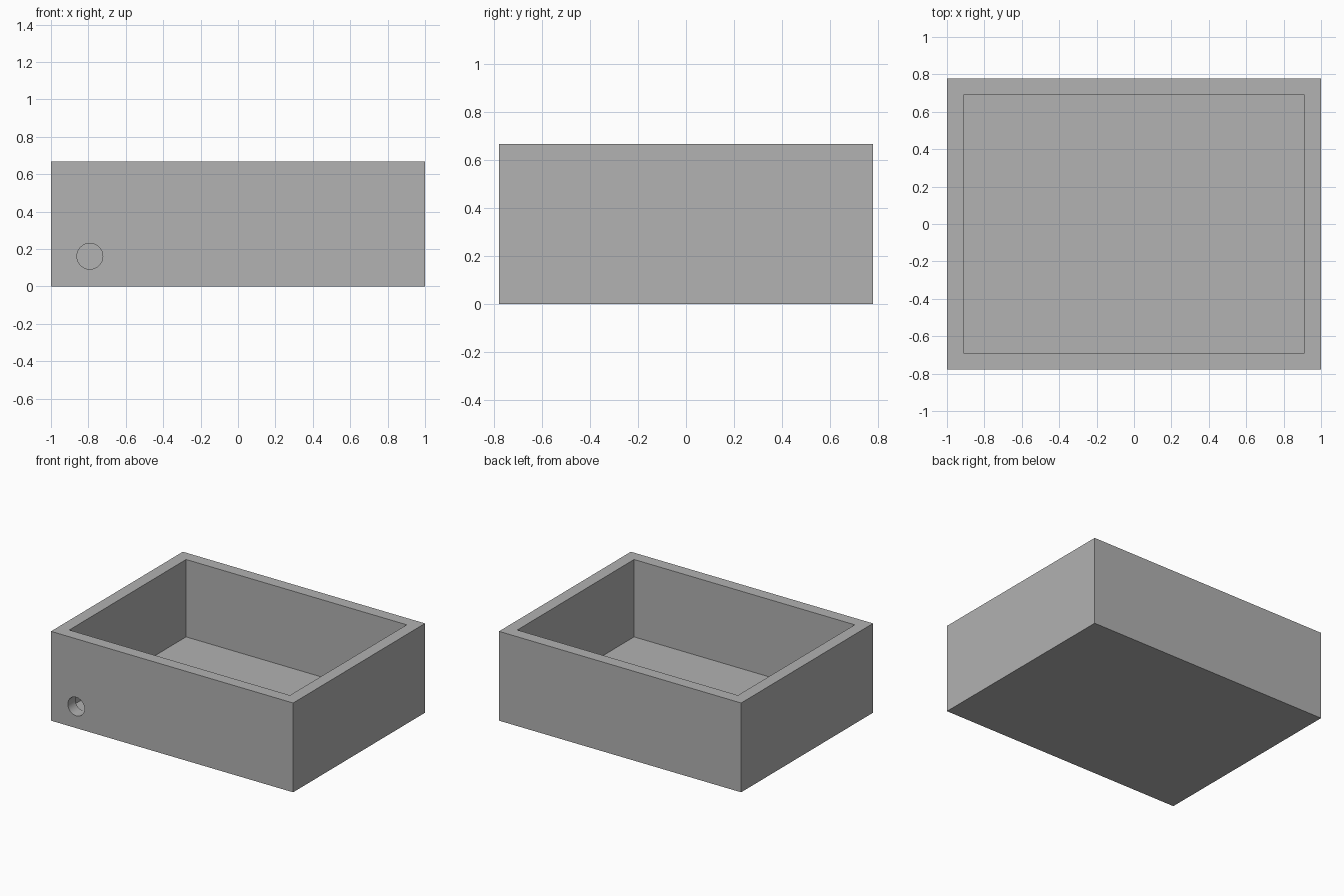
import bpy

cube = bpy.data.objects.get("Cube")
if cube:
    bpy.data.objects.remove(cube, do_unlink=True)

UNIT = 2 / 45
WIDTH, DEPTH, HEIGHT, WALL = 45 * UNIT, 35 * UNIT, 15 * UNIT, 2 * UNIT

grey = bpy.data.materials.new("plain grey")
grey.use_nodes = True
colour = (0.445, 0.445, 0.445, 1)
grey.diffuse_color = colour
grey.node_tree.nodes["Principled BSDF"].inputs["Base Color"].default_value = colour


def block(name, size, bottom):
    bpy.ops.mesh.primitive_cube_add(size=1, location=(0, 0, bottom + size[2] / 2))
    obj = bpy.context.object
    obj.name = name
    obj.scale = size
    bpy.ops.object.transform_apply(location=True, rotation=False, scale=True)
    obj.data.materials.append(grey)
    return obj


def cut(target, cutter):
    mod = target.modifiers.new(cutter.name, "BOOLEAN")
    mod.operation = "DIFFERENCE"
    mod.solver = "EXACT"
    mod.object = cutter
    bpy.context.view_layer.objects.active = target
    bpy.ops.object.modifier_apply(modifier=mod.name)
    bpy.data.objects.remove(cutter, do_unlink=True)


# Open box: solid block with its inside hollowed out
box = block("open_box", (WIDTH, DEPTH, HEIGHT), 0)
cut(box, block("cavity_cutter", (WIDTH - 2 * WALL, DEPTH - 2 * WALL, HEIGHT), WALL))

# Round cable hole through the front wall
bpy.ops.mesh.primitive_cylinder_add(
    vertices=48, radius=0.069, depth=WALL * 2,
    location=(-0.792, -DEPTH / 2 + WALL / 2, 0.161), rotation=(1.5707963, 0, 0))
hole = bpy.context.object
hole.name = "cable_hole_cutter"
hole.data.materials.append(grey)
cut(box, hole)

# Smooth bore, sharp box edges
bpy.ops.object.select_all(action="DESELECT")
box.select_set(True)
bpy.context.view_layer.objects.active = box
bpy.ops.object.shade_smooth_by_angle(angle=0.5)
